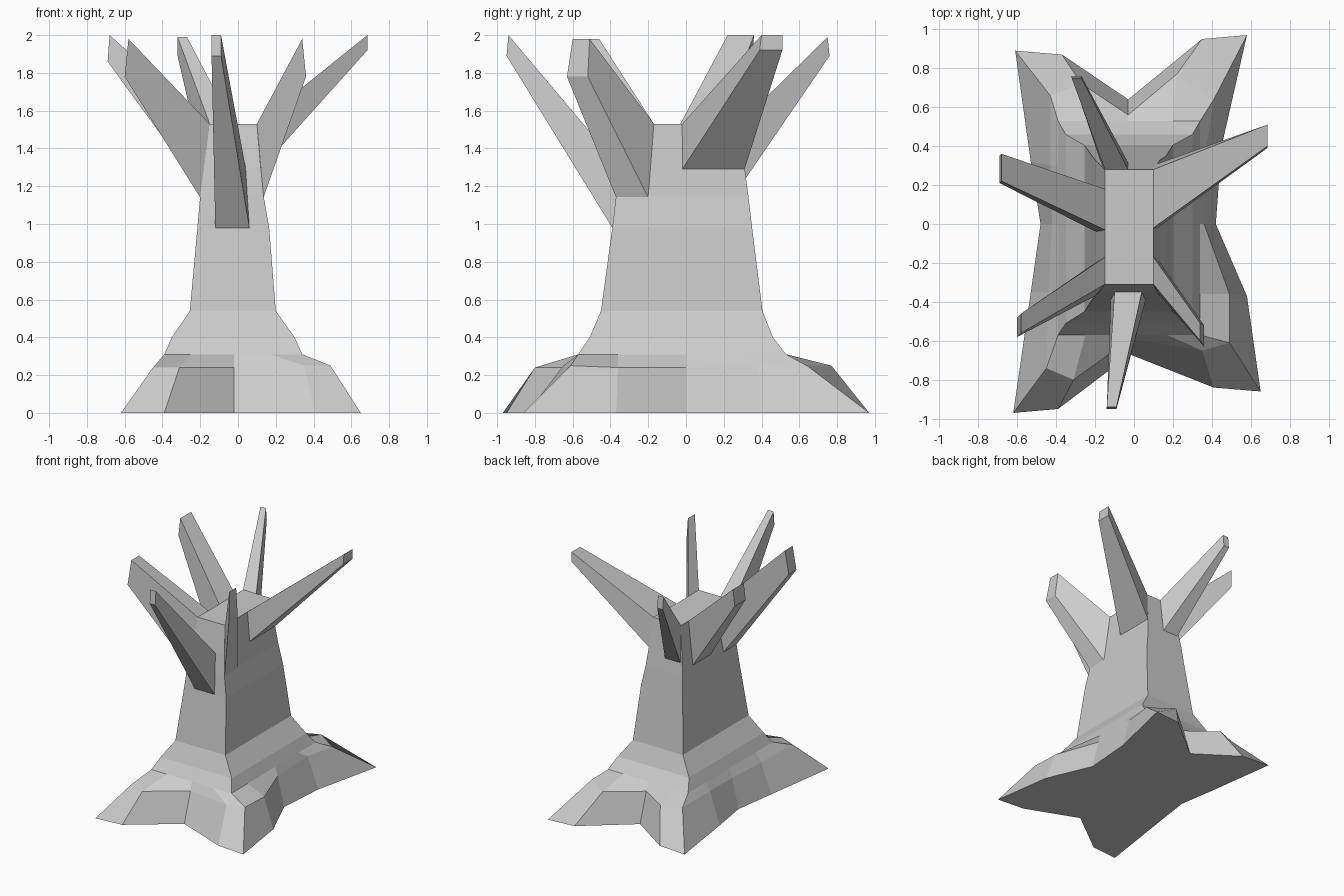
import bpy, bmesh


def loft(name, rings):
    """Skin a stack of equal-length point rings and cap both ends."""
    bm = bmesh.new()
    rows = [[bm.verts.new(p) for p in ring] for ring in rings]
    n = len(rows[0])
    for lo, hi in zip(rows, rows[1:]):
        for i in range(n):
            j = (i + 1) % n
            bm.faces.new((lo[i], lo[j], hi[j], hi[i]))
    bm.faces.new(rows[0][::-1])
    bm.faces.new(rows[-1])
    bmesh.ops.recalc_face_normals(bm, faces=bm.faces)
    mesh = bpy.data.meshes.new(name)
    bm.to_mesh(mesh)
    bm.free()
    obj = bpy.data.objects.new(name, mesh)
    bpy.context.collection.objects.link(obj)
    return obj


# Trunk: rectangular sections (z, x min, x max, y min, y max)
sections = [
    (0.31, -0.39, 0.34, -0.57, 0.53),
    (0.40, -0.35, 0.30, -0.51, 0.46),
    (0.54, -0.255, 0.20, -0.45, 0.405),
    (0.98, -0.215, 0.165, -0.39, 0.35),
    (1.15, -0.20, 0.135, -0.37, 0.33),
    (1.30, -0.18, 0.12, -0.35, 0.31),
    (1.53, -0.15, 0.10, -0.31, 0.28),
]
loft("trunk", [[(x0, y0, z), (x1, y0, z), (x1, y1, z), (x0, y1, z)]
               for z, x0, x1, y0, y1 in sections])

# Roots: ground outline, shoulder point, and where it meets the trunk
spokes = [
    ((-.62, -.97), (-.45, -.74, .24), (-.39, -.57)),
    ((-.39, -.95), (-.31, -.80, .24), (-.25, -.57)),
    ((-.02, -.67), (-.02, -.59, .24), (-.02, -.57)),
    ((.41, -.84), (.35, -.65, .25), (.17, -.57)),
    ((.65, -.86), (.49, -.61, .25), (.34, -.57)),
    ((.58, -.37), (.49, -.36, .24), (.34, -.36)),
    ((.42, 0), (.36, 0, .24), (.34, 0)),
    ((.45, .40), (.37, .38, .26), (.34, .30)),
    ((.58, .97), (.41, .64, .25), (.34, .53)),
    ((.35, .95), (.22, .77, .25), (.20, .53)),
    ((-.03, .64), (-.03, .56, .24), (-.03, .53)),
    ((-.37, .87), (-.27, .72, .25), (-.25, .53)),
    ((-.61, .89), (-.43, .66, .25), (-.39, .53)),
    ((-.53, .32), (-.43, .30, .25), (-.39, .30)),
    ((-.48, 0), (-.42, 0, .24), (-.39, 0)),
    ((-.53, -.35), (-.44, -.35, .24), (-.39, -.35)),
]
loft("roots", [[(*g, 0) for g, m, t in spokes],
               [m for g, m, t in spokes],
               [(*t, 0.31) for g, m, t in spokes]])


def branch(name, axis, base_low, base_high, tip_low, tip_high):
    """Tapered four-sided limb; each edge is (outward, side a, side b, z)."""
    def ends(edge):
        out, a, b, z = edge
        return [(out, s, z) if axis == "x" else (s, out, z) for s in (a, b)]
    loft(name, [ends(lo) + ends(hi)[::-1]
                for lo, hi in ((base_low, base_high), (tip_low, tip_high))])


# Branches
branch("right_branch", "x", (.12, -.02, .31, 1.29), (.10, -.02, .28, 1.53),
       (.685, .39, .51, 1.92), (.685, .40, .51, 2.0))
branch("left_branch", "x", (-.195, -.04, .19, 1.18), (-.15, -.03, .18, 1.53),
       (-.69, .21, .35, 1.86), (-.68, .22, .36, 2.0))
branch("front_right_branch", "x", (.135, -.37, -.20, 1.14), (.10, -.31, -.17, 1.53),
       (.36, -.63, -.52, 1.78), (.34, -.60, -.51, 1.98))
branch("front_left_branch", "x", (-.20, -.37, -.20, 1.14), (-.15, -.31, -.17, 1.53),
       (-.60, -.58, -.48, 1.78), (-.58, -.56, -.46, 1.98))
branch("front_branch", "y", (-.39, -.12, .06, .98), (-.35, -.10, .04, 1.30),
       (-.95, -.14, -.09, 1.89), (-.94, -.14, -.09, 2.0))
branch("back_branch", "y", (.315, -.17, -.03, 1.24), (.28, -.15, -.03, 1.53),
       (.76, -.32, -.27, 1.89), (.75, -.32, -.27, 1.99))
